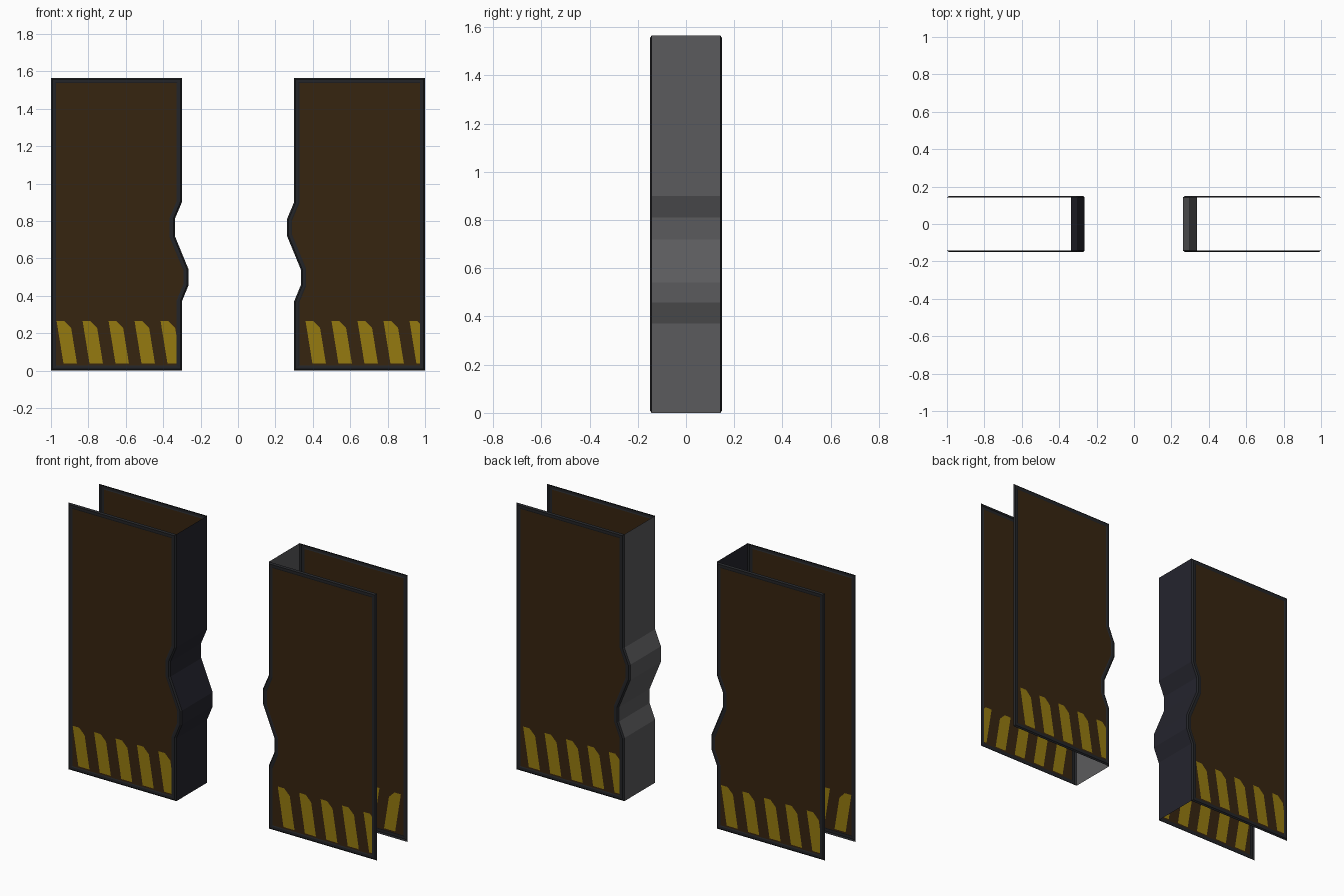
import bpy, bmesh
from mathutils import Vector

if "Cube" in bpy.data.objects:
    bpy.data.objects.remove(bpy.data.objects["Cube"])


def material(name, r, g, b):
    m = bpy.data.materials.new(name)
    m.diffuse_color = (r, g, b, 1)
    m.use_nodes = True
    m.node_tree.nodes["Principled BSDF"].inputs["Base Color"].default_value = m.diffuse_color
    return m


BROWN = material("dark brown panel", 0.037, 0.018, 0.005)
YELLOW = material("warning yellow", 0.30, 0.195, 0.005)
FRAME = material("black frame", 0.017, 0.018, 0.021)
GREY = material("grey edge", 0.105, 0.105, 0.11)
BLUE = material("blue black edge", 0.018, 0.018, 0.027)

HEIGHT = 1.565
RIM_Y, FACE_Y, PANEL_Y = 0.142, 0.149, 0.147
# interlocking meeting edge: (sideways shift, height)
EDGE = [(0, 0), (0, 0.37), (0.036, 0.457), (0.036, 0.54),
        (-0.038, 0.72), (-0.038, 0.81), (0, 0.90), (0, HEIGHT)]
# hazard stripes
Z0, Z1, PITCH, WIDTH, LEAN, CHAMFER = 0.037, 0.265, 0.139, 0.072, 0.037, 0.03


def finish(bm, name, mats):
    me = bpy.data.meshes.new(name)
    bm.to_mesh(me)
    bm.free()
    for m in mats:
        me.materials.append(m)
    ob = bpy.data.objects.new(name, me)
    bpy.context.collection.objects.link(ob)
    return ob


def cut(bm, faces, point, normal):
    geom = set(faces)
    for f in faces:
        geom.update(f.edges)
        geom.update(f.verts)
    bmesh.ops.bisect_plane(bm, geom=list(geom), dist=1e-5,
                           plane_co=point, plane_no=Vector(normal).normalized())


def door_sheet(name, side, back, start):
    """One framed sheet; u runs to the right as seen by the viewer facing it."""
    flip = -1 if back else 1
    bm = bmesh.new()
    outline = [((side * 0.30 + d) * flip, z) for d, z in EDGE]
    outline += [(side * flip, HEIGHT), (side * flip, 0)]
    face = bm.faces.new([bm.verts.new((u, -RIM_Y, z)) for u, z in outline])
    face.normal_update()
    if face.normal.y > 0:
        face.normal_flip()
    face.material_index = 2

    # chamfered rim, flat frame, slightly recessed panel
    for width, y in ((0.008, FACE_Y), (0.014, FACE_Y), (0.006, PANEL_Y)):
        bmesh.ops.inset_region(bm, faces=[face], thickness=width,
                               use_even_offset=True, use_boundary=True)
        for v in face.verts:
            v.co.y = -y
    face.material_index = 0

    def panel():
        return [f for f in bm.faces if f.material_index == 0]

    def band():
        return [f for f in panel() if Z0 < f.calc_center_median().z < Z1]

    def stripe_pos(f):
        c = f.calc_center_median()
        return c.x - start - LEAN * (Z1 - c.z) / (Z1 - Z0), c.z

    # cut the stripe band, then the leaning sides
    for z in (Z0, Z1):
        cut(bm, panel(), (0, 0, z), (0, 0, 1))
    for k in range(5):
        for w in (0, WIDTH):
            cut(bm, band(), (start + k * PITCH + w, 0, Z1), (Z1 - Z0, 0, LEAN))

    # clip the upper right corner of each stripe
    for k in range(5):
        lo = k * PITCH
        mine = [f for f in band() if lo < stripe_pos(f)[0] < lo + WIDTH]
        if mine:
            cut(bm, mine, (start + lo + WIDTH - CHAMFER, 0, Z1), (1, 0, 1))
    for f in band():
        t, z = stripe_pos(f)
        local = t % PITCH
        c = f.calc_center_median()
        corner = (c.x - start) - (t // PITCH) * PITCH + c.z - Z1
        if t > 0 and local < WIDTH and not (corner > WIDTH - CHAMFER and z > Z1 - 0.05):
            f.material_index = 1

    # turn the back sheets round
    if back:
        for v in bm.verts:
            v.co.x, v.co.y = -v.co.x, -v.co.y
    finish(bm, name, (BROWN, YELLOW, FRAME))


def edge_strip(name, side, mat):
    """Folded strip closing the meeting edge between both sheets."""
    bm = bmesh.new()
    rows = [[bm.verts.new((side * 0.30 + d, y, z)) for y in (-RIM_Y, RIM_Y)]
            for d, z in EDGE]
    for a, b in zip(rows, rows[1:]):
        quad = [a[0], a[1], b[1], b[0]]
        bm.faces.new(quad if side < 0 else quad[::-1])
    finish(bm, name, (mat,))


door_sheet("left_door_front", -1, False, -0.97)
door_sheet("right_door_front", 1, False, 0.361)
door_sheet("left_door_back", -1, True, 0.33)
door_sheet("right_door_back", 1, True, -0.954)
edge_strip("left_door_edge", -1, BLUE)
edge_strip("right_door_edge", 1, GREY)
